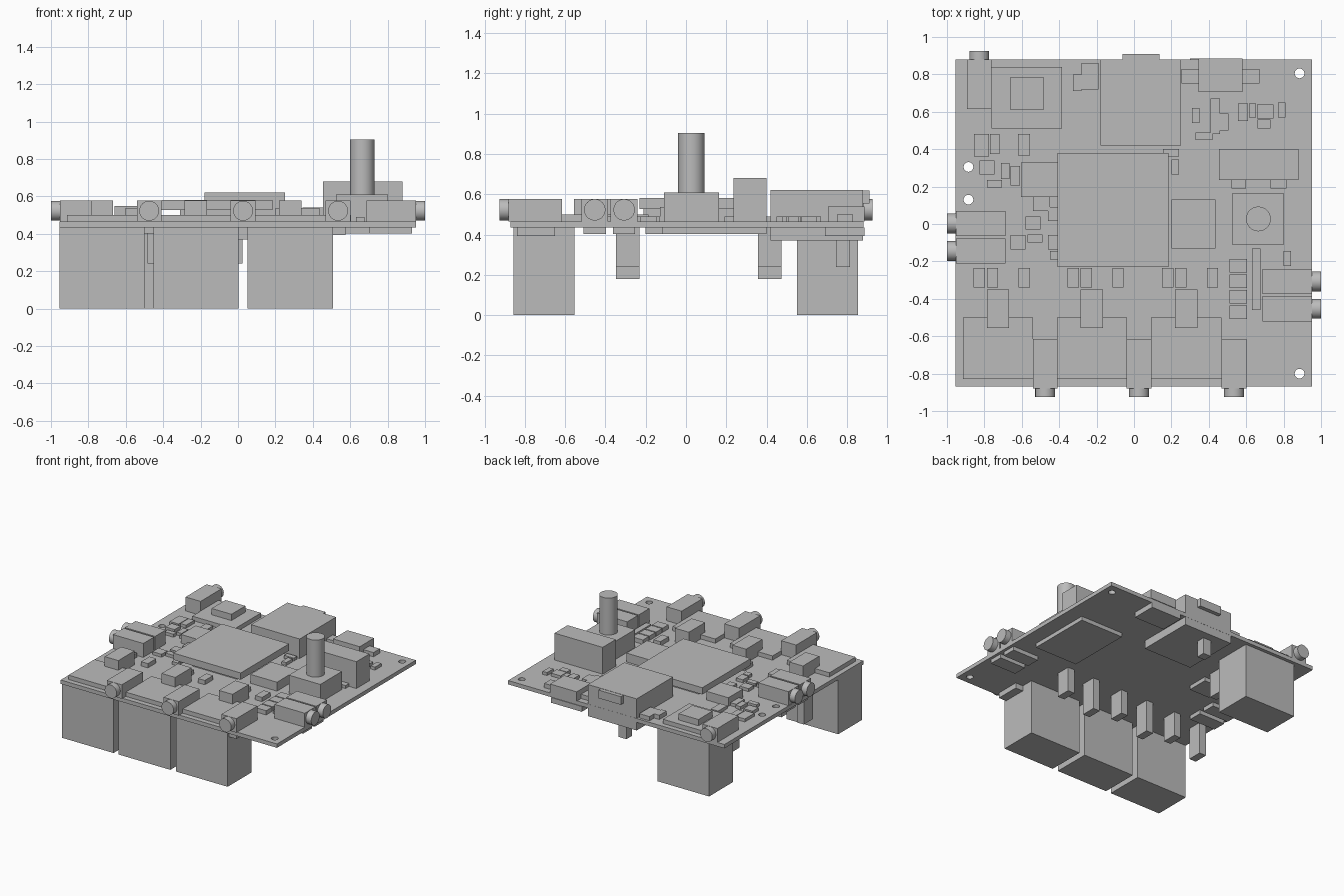
import bpy
import bmesh
from math import cos, sin, pi, radians

starter = bpy.data.objects.get("Cube")
if starter:
    bpy.data.objects.remove(starter, do_unlink=True)

# One plain grey for the whole assembly
grey = bpy.data.materials.new("plain_grey")
grey.use_nodes = True
grey.diffuse_color = (0.5, 0.5, 0.5, 1)
grey.node_tree.nodes["Principled BSDF"].inputs["Base Color"].default_value = grey.diffuse_color

BOARD_BOTTOM, BOARD_TOP = 0.435, 0.466
CONNECTOR_TOP = 0.577
CHIP_TOP = 0.49
SOCKET_TOP = 0.5
BARREL_RADIUS = 0.053


def link_mesh(name, bm):
    """Turn a bmesh into a named grey object."""
    mesh = bpy.data.meshes.new(name)
    bm.to_mesh(mesh)
    bm.free()
    mesh.materials.append(grey)
    obj = bpy.data.objects.new(name, mesh)
    bpy.context.collection.objects.link(obj)
    return obj


def block(name, left, right, front, back, top, bottom=BOARD_TOP):
    """Box given by its limits along each axis."""
    bm = bmesh.new()
    bmesh.ops.create_cube(bm, size=1)
    for vert in bm.verts:
        vert.co.x = right if vert.co.x > 0 else left
        vert.co.y = back if vert.co.y > 0 else front
        vert.co.z = top if vert.co.z > 0 else bottom
    return link_mesh(name, bm)


def rod(name, centre, radius, length, axis="Z"):
    """Round rod along one axis, smooth on its side."""
    turn = {"X": (0, pi / 2, 0), "Y": (pi / 2, 0, 0), "Z": (0, 0, 0)}[axis]
    bpy.ops.mesh.primitive_cylinder_add(vertices=48, radius=radius, depth=length,
                                        location=centre, rotation=turn)
    obj = bpy.context.object
    obj.name = name
    obj.data.materials.append(grey)
    bpy.ops.object.shade_smooth_by_angle(angle=radians(30))
    return obj


def chips(name, rectangles, top=CHIP_TOP):
    """A group of small components sharing one height."""
    for number, (left, right, front, back) in enumerate(rectangles):
        block(f"{name}_{number}", left, right, front, back, top)


def circuit_board():
    """Flat board outline with four round screw holes."""
    curve = bpy.data.curves.new("circuit_board", "CURVE")
    curve.dimensions = "2D"
    curve.fill_mode = "BOTH"
    curve.extrude = (BOARD_TOP - BOARD_BOTTOM) / 2

    def outline(points):
        spline = curve.splines.new("POLY")
        spline.points.add(len(points) - 1)
        for point, (x, y) in zip(spline.points, points):
            point.co = (x, y, 0, 1)
        spline.use_cyclic_u = True

    left, right, front, back = -0.955, 0.953, -0.87, 0.88
    outline([(left, front), (right, front), (right, back), (left, back)])
    for x, y in ((-0.885, 0.305), (-0.885, 0.13), (0.885, 0.805), (0.885, -0.8)):
        steps = [2 * pi * i / 24 for i in range(24)]
        outline([(x + 0.026 * cos(a), y + 0.026 * sin(a)) for a in steps])
    helper = bpy.data.objects.new("board_outline", curve)
    bpy.context.collection.objects.link(helper)
    bpy.context.view_layer.update()
    bm = bmesh.new()
    bm.from_mesh(helper.to_mesh())
    bmesh.ops.translate(bm, verts=bm.verts, vec=(0, 0, (BOARD_TOP + BOARD_BOTTOM) / 2))
    bpy.data.objects.remove(helper, do_unlink=True)
    for face in bm.faces:
        face.smooth = False
    link_mesh("circuit_board", bm)


circuit_board()

# Sockets: thin plate above the board, deep box hanging below
for name, x, plate_y, box_y in (("left_front", -0.727, -0.665, -0.705),
                                ("middle_front", -0.225, -0.665, -0.705),
                                ("right_front", 0.28, -0.665, -0.705),
                                ("back", -0.573, 0.675, 0.702)):
    block(name + "_socket_plate", x - 0.188, x + 0.188,
          plate_y - 0.165, plate_y + 0.165, SOCKET_TOP)
    block(name + "_socket_box", x - 0.228, x + 0.228,
          box_y - 0.151, box_y + 0.151, BOARD_BOTTOM, 0)
    # Two posts under each socket, one shorter than the other
    post_y = 0.415 if name == "back" else -0.29
    for side, offset, low in (("long", -0.12, 0.18), ("short", 0.12, 0.24)):
        block(f"{name}_{side}_post", x + offset - 0.03, x + offset + 0.03,
              post_y - 0.058, post_y + 0.058, BOARD_BOTTOM, low)
    # Tall relay and small chips behind the front sockets
    if name != "back":
        block(name + "_relay", x - 0.06, x + 0.06, -0.555, -0.35, CONNECTOR_TOP)
        for offset in (-0.1, -0.03, 0.14):
            block(name + "_driver_chip", x + offset - 0.03, x + offset + 0.03,
                  -0.34, -0.235, SOCKET_TOP)
block("back_socket_chip", -0.66, -0.485, 0.61, 0.785, 0.55, SOCKET_TOP)
block("middle_post", -0.045, 0.025, 0.745, 0.815, BOARD_BOTTOM, 0.24)

# Round edge connectors facing front and back
barrel_z = 0.523
for name, x, side in (("left_front", -0.475, -1), ("middle_front", 0.027, -1),
                      ("right_front", 0.535, -1), ("back", -0.827, 1)):
    inner, outer = sorted((side * 0.615, side * 0.88))
    block(name + "_connector", x - 0.066, x + 0.066, inner, outer, CONNECTOR_TOP)
    rod(name + "_barrel", (x, side * 0.903, barrel_z), BARREL_RADIUS, 0.046, "Y")

# Round edge connectors on both sides, each with a plate underneath
for side, rows in ((1, (-0.307, -0.453)), (-1, (0.003, -0.145))):
    for y in rows:
        inner, outer = sorted((side * 0.687, side * 0.953))
        block("side_connector", inner, outer, y - 0.067, y + 0.067, CONNECTOR_TOP)
        rod("side_barrel", (side * 0.976, y, barrel_z), BARREL_RADIUS, 0.048, "X")
        inner, outer = sorted((side * 0.7, side * 0.93))
        block("side_connector_underplate", inner, outer, y - 0.055, y + 0.055,
              BOARD_BOTTOM, 0.403)

# Raised heat spreader over the main chip
block("heat_spreader", -0.41, 0.185, -0.23, 0.38, 0.582, 0.528)
block("main_chip", -0.31, 0.085, -0.13, 0.28, 0.528)

# Large back port going through the board, with a lip
block("back_port", -0.18, 0.25, 0.42, 0.879, 0.622, 0.37)
block("back_port_lip", -0.062, 0.135, 0.87, 0.91, 0.62, 0.555)

# Upright knob and the tall power block
block("knob_base", 0.525, 0.803, -0.11, 0.163, 0.61)
rod("knob_shaft", (0.665, 0.027, 0.755), 0.066, 0.3)
block("power_block", 0.455, 0.88, 0.235, 0.4, 0.68)

# Medium components
block("memory_chip", 0.2, 0.435, -0.13, 0.13, 0.537)
block("small_back_port", 0.345, 0.58, 0.705, 0.885, 0.54)
block("radio_chip", -0.605, -0.41, 0.145, 0.33, 0.535)

# Plates on the underside
block("knob_underplate", 0.45, 0.83, -0.12, 0.4, BOARD_BOTTOM, 0.403)
block("front_underplate", 0.45, 0.575, -0.84, -0.65, BOARD_BOTTOM, 0.393)
block("back_underplate", 0.3, 0.57, 0.69, 0.885, BOARD_BOTTOM, 0.393)
block("radio_underplate", -0.6, -0.42, 0.13, 0.3, BOARD_BOTTOM, 0.403)

# Small chips scattered over the board
chips("left_chip", [
    (-0.855, -0.775, 0.36, 0.48), (-0.77, -0.72, 0.375, 0.48),
    (-0.62, -0.555, 0.365, 0.48), (-0.825, -0.745, 0.265, 0.34),
    (-0.785, -0.705, 0.195, 0.235), (-0.71, -0.665, 0.24, 0.325),
    (-0.66, -0.61, 0.205, 0.31), (-0.54, -0.45, 0.07, 0.145),
    (-0.58, -0.5, -0.03, 0.04), (-0.57, -0.49, -0.1, -0.055),
    (-0.66, -0.58, -0.135, -0.06), (-0.46, -0.4, 0.015, 0.09),
    (-0.46, -0.4, -0.135, -0.06), (-0.45, -0.4, -0.19, -0.145)])
chips("back_chip", [
    (-0.28, -0.19, 0.72, 0.86), (-0.325, -0.28, 0.71, 0.8),
    (0.255, 0.345, 0.75, 0.83), (0.58, 0.67, 0.75, 0.83)], SOCKET_TOP)
chips("right_chip", [
    (0.63, 0.675, -0.46, -0.13), (0.8, 0.84, -0.225, -0.145),
    (0.52, 0.6, 0.19, 0.235), (0.73, 0.815, 0.19, 0.235),
    (0.555, 0.61, 0.55, 0.645), (0.615, 0.652, 0.57, 0.645),
    (0.657, 0.745, 0.565, 0.64), (0.66, 0.73, 0.51, 0.56),
    (0.77, 0.81, 0.57, 0.65), (0.31, 0.35, 0.54, 0.62),
    (0.41, 0.46, 0.48, 0.67), (0.33, 0.42, 0.45, 0.49),
    (0.455, 0.505, 0.5, 0.59), (0.155, 0.24, 0.36, 0.4),
    (0.2, 0.24, 0.265, 0.345)])
for row in range(4):
    y = -0.223 - 0.083 * row
    block("column_chip", 0.51, 0.605, y - 0.037, y + 0.037, SOCKET_TOP)
